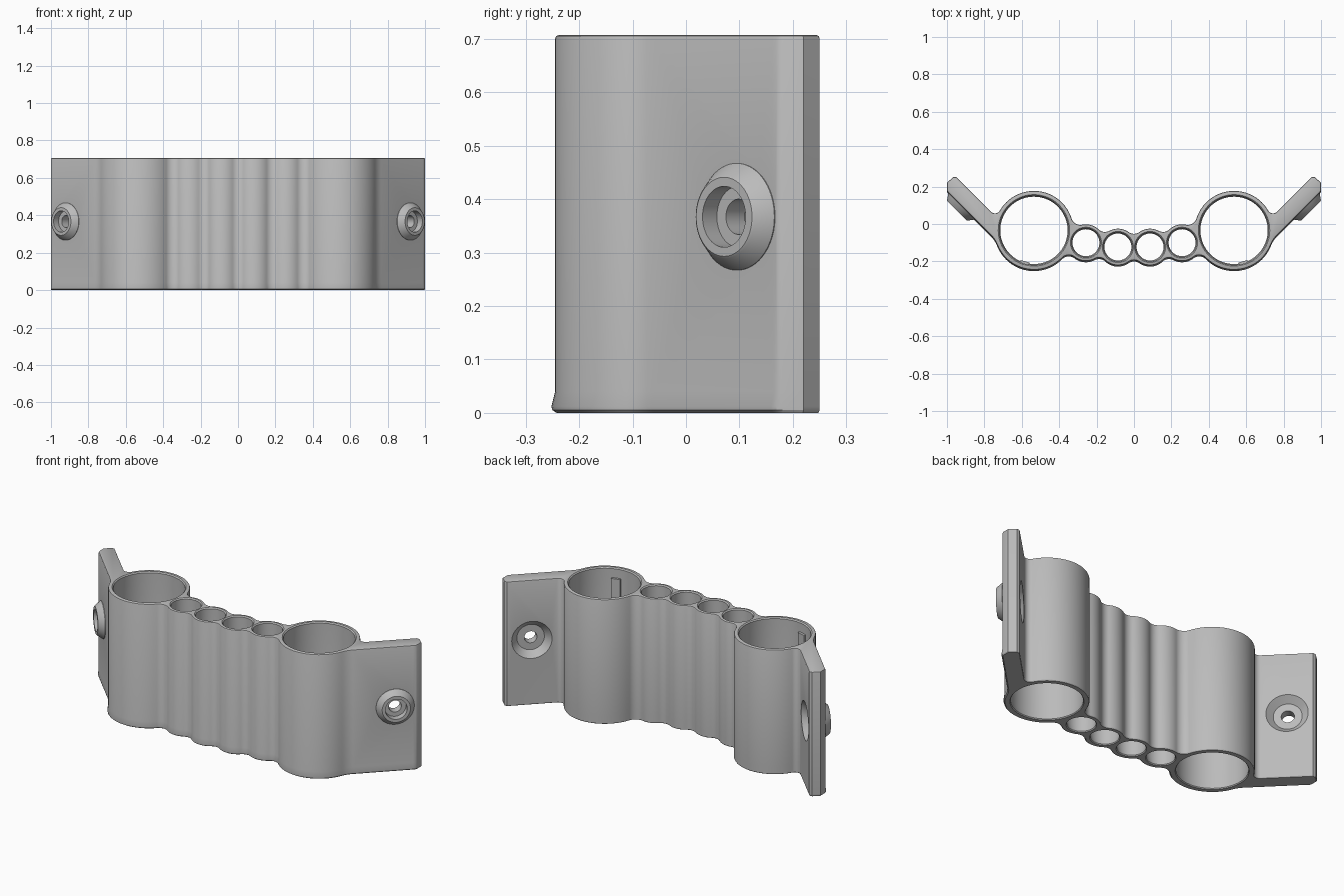
import bpy, bmesh, math
from mathutils import Vector, Matrix

cube = bpy.data.objects.get("Cube")
if cube:
    bpy.data.objects.remove(cube, do_unlink=True)

HEIGHT = 0.707
FILLET = 0.05
SMALL_A = (Vector((0.086, -0.123)), 0.098)
SMALL_B = (Vector((0.257, -0.1)), 0.098)
BIG = (Vector((0.535, -0.034)), 0.211)
ALONG = Vector((1, 1)).normalized()
ACROSS = Vector((-1, 1)).normalized()

grey = bpy.data.materials.new("plain grey")
grey.use_nodes = True
grey.diffuse_color = (0.5, 0.5, 0.5, 1)
grey.node_tree.nodes["Principled BSDF"].inputs["Base Color"].default_value = (0.5, 0.5, 0.5, 1)


def finish(name, bm):
    bmesh.ops.recalc_face_normals(bm, faces=bm.faces)
    mesh = bpy.data.meshes.new(name)
    bm.to_mesh(mesh)
    bm.free()
    mesh.materials.append(grey)
    obj = bpy.data.objects.new(name, mesh)
    bpy.context.collection.objects.link(obj)
    return obj


def loft(name, rings):
    """Skin equal-length rings of points and cap both ends."""
    bm = bmesh.new()
    loops = [[bm.verts.new(p) for p in ring] for ring in rings]
    n = len(loops[0])
    for low, high in zip(loops, loops[1:]):
        for i in range(n):
            j = (i + 1) % n
            bm.faces.new((low[i], low[j], high[j], high[i]))
    bm.faces.new(loops[0][::-1])
    bm.faces.new(loops[-1])
    return finish(name, bm)


def lathe(name, profile, matrix, n=72):
    """Turn (height, radius) pairs around the local z axis."""
    turns = [2 * math.pi * i / n for i in range(n)]
    return loft(name, [[matrix @ Vector((r * math.cos(a), r * math.sin(a), z))
                        for a in turns] for z, r in profile])


def between(first, second, side):
    """Fillet circle touching two circles, on one side of their centre line."""
    (c1, r1), (c2, r2) = first, second
    d = (c2 - c1).length
    u = (c2 - c1) / d
    a, b = r1 + FILLET, r2 + FILLET
    h = (a * a - b * b + d * d) / (2 * d)
    k = math.sqrt(a * a - h * h)
    return c1 + u * h + Vector((-u.y, u.x)) * k * side, FILLET


def arm_fillet(dist, side, radius):
    """Fillet circle between the big tube and one arm face, and its end point."""
    c, r = BIG
    v = dist + side * radius
    u = math.sqrt((r + radius) ** 2 - v * v)
    return (c + ALONG * u + ACROSS * v, radius), c + ALONG * u + ACROSS * dist


def chain(circles, start, end):
    """Sample a run of tangent arcs."""
    joints = [start]
    for (c1, r1), (c2, r2) in zip(circles, circles[1:]):
        joints.append(c1 + (c2 - c1) * r1 / (r1 + r2))
    joints.append(end)
    points = [start]
    for (c, r), p, q in zip(circles, joints, joints[1:]):
        a = math.atan2(p.y - c.y, p.x - c.x)
        b = math.atan2(q.y - c.y, q.x - c.x)
        sweep = (b - a + math.pi) % (2 * math.pi) - math.pi
        steps = max(3, math.ceil(abs(sweep) / 0.09))
        for i in range(1, steps + 1):
            t = a + sweep * i / steps
            points.append(c + Vector((math.cos(t), math.sin(t))) * r)
    return points


# Outline of the half on +x, then mirrored
mirror_a = (Vector((-SMALL_A[0].x, SMALL_A[0].y)), SMALL_A[1])


def inner_run(side):
    return [between(mirror_a, SMALL_A, side), SMALL_A, between(SMALL_A, SMALL_B, side),
            SMALL_B, between(SMALL_B, BIG, side), BIG]


front_fillet, front_end = arm_fillet(-0.181, -1, 0.15)
back_fillet, back_end = arm_fillet(-0.092, 1, 0.03)
front = inner_run(-1) + [front_fillet]
back = [back_fillet] + inner_run(1)[::-1]
half = chain(front, Vector((0, front[0][0].y + FILLET)), front_end)
half += [Vector(p) for p in ((0.987, 0.162), (0.996, 0.171), (1, 0.181),
                             (1, 0.22), (0.968, 0.25), (0.95, 0.25))]
half += chain(back, back_end, Vector((0, back[-1][0].y - FILLET)))
outline = half + [Vector((-p.x, p.y)) for p in half[-2:0:-1]]


def ring(z, inset=0.0, flare=0.0):
    points = []
    for i, p in enumerate(outline):
        e = (outline[(i + 1) % len(outline)] - outline[i - 1]).normalized()
        normal = Vector((e.y, -e.x))
        q = p + normal * (flare * max(0, -normal.y) - inset)
        points.append((q.x, q.y, z))
    return points


# Body with rounded rim and slightly flared front foot
body = loft("tube_holder_body", [
    ring(0, 0.003), ring(0.005, 0, 0.005), ring(0.012, 0, 0.007), ring(0.04),
    ring(HEIGHT - 0.007), ring(HEIGHT - 0.002, 0.002), ring(HEIGHT, 0.007)])


def combine(tool, operation):
    mod = body.modifiers.new("cut", 'BOOLEAN')
    mod.operation = operation
    mod.solver = 'EXACT'
    mod.object = tool
    bpy.context.view_layer.objects.active = body
    bpy.ops.object.modifier_apply(modifier=mod.name)
    bpy.data.objects.remove(tool, do_unlink=True)


for s in (1, -1):
    # Tube holes with an eased top rim and a slightly narrowed foot
    for (c, _), r in ((SMALL_A, 0.077), (SMALL_B, 0.077), (BIG, 0.185)):
        profile = [(-0.01, r + 0.007), (0.005, r - 0.005), (0.012, r - 0.005), (0.04, r),
                   (HEIGHT - 0.006, r), (HEIGHT + 0.01, r + 0.016)]
        combine(lathe("hole_cutter", profile, Matrix.Translation((s * c.x, c.y, 0))), 'DIFFERENCE')

    # Screw boss, stepped bore and countersink behind
    facing = Vector((s, -1, 0)).to_track_quat('Z', 'Y').to_matrix().to_4x4()
    place = Matrix.Translation((s * 0.921, 0.096, 0.367)) @ facing
    boss = [(-0.02, 0.1), (0.002, 0.1), (0.032, 0.078), (0.035, 0.074)]
    combine(lathe("screw_boss", boss, place), 'UNION')
    bore = [(-0.1, 0.116), (-0.053, 0.072), (-0.053, 0.033),
            (-0.003, 0.033), (-0.003, 0.057), (0.05, 0.057)]
    combine(lathe("bore_cutter", bore, place), 'DIFFERENCE')

    # Small rib on the front inner wall of the big tube
    bm = bmesh.new()
    place = (Matrix.Translation((s * BIG[0].x, BIG[0].y, 0))
             @ Matrix.Rotation(s * math.radians(16), 4, 'Z')
             @ Matrix.Translation((0, -0.183, 0.5)))
    bmesh.ops.create_cube(bm, size=1, matrix=place @ Matrix.Diagonal((0.05, 0.022, 0.3, 1)))
    finish("left_tube_rib" if s > 0 else "right_tube_rib", bm)

bpy.ops.object.select_all(action='DESELECT')
body.select_set(True)
bpy.context.view_layer.objects.active = body
bpy.ops.object.shade_smooth_by_angle(angle=math.radians(30))
